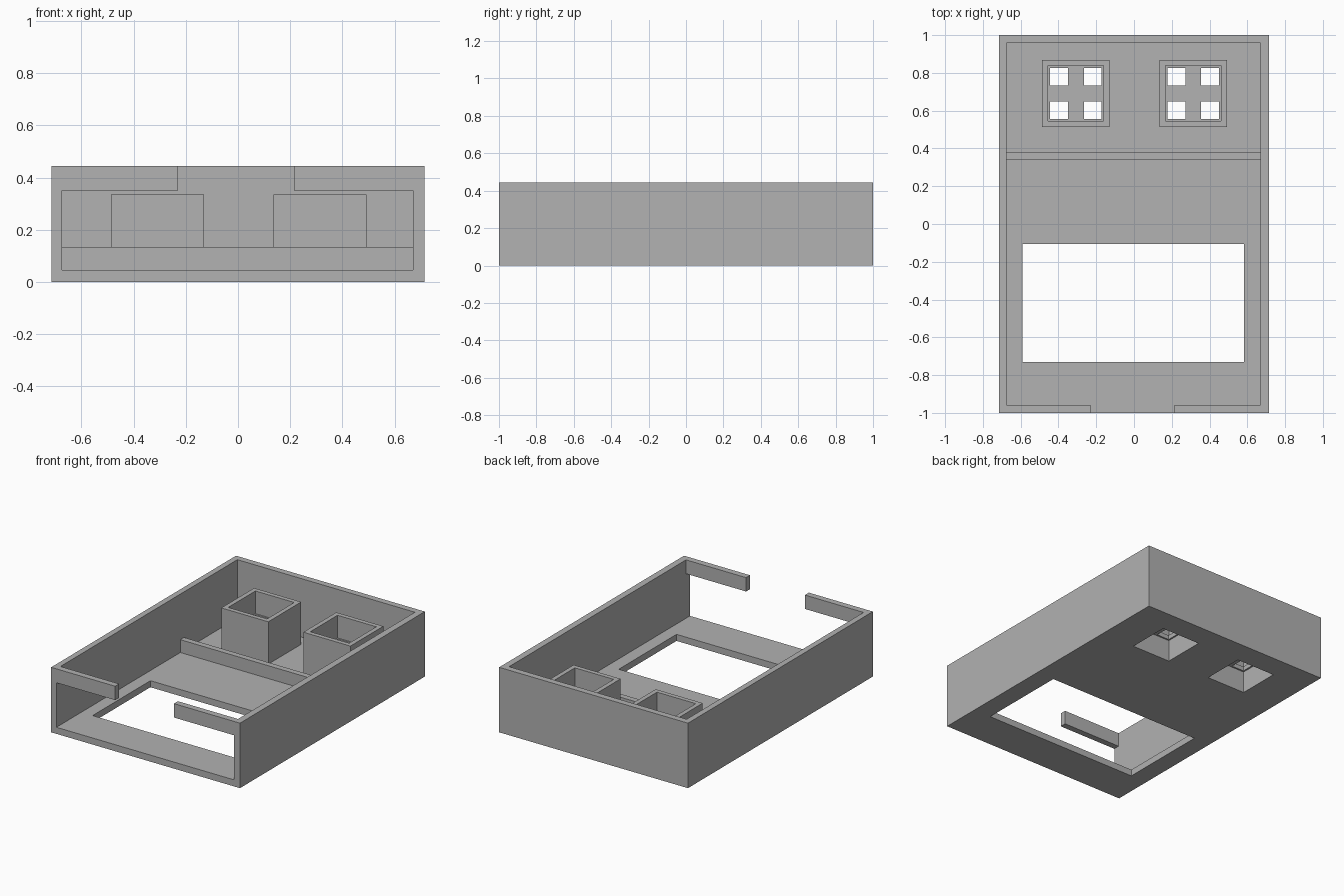
import bpy
import bmesh
from mathutils import Vector

default = bpy.data.objects.get("Cube")
if default:
    bpy.data.objects.remove(default, do_unlink=True)

grey = bpy.data.materials.new("plain_grey")
grey.use_nodes = True
colour = (0.445, 0.445, 0.445, 1)
grey.diffuse_color = colour
grey.node_tree.nodes["Principled BSDF"].inputs["Base Color"].default_value = colour


def box(name, low, high):
    """Axis-aligned block between two corners."""
    low, high = Vector(low), Vector(high)
    bm = bmesh.new()
    bmesh.ops.create_cube(bm, size=1)
    for v in bm.verts:
        v.co = (low + high) / 2 + v.co * (high - low)
    mesh = bpy.data.meshes.new(name)
    bm.to_mesh(mesh)
    bm.free()
    mesh.materials.append(grey)
    obj = bpy.data.objects.new(name, mesh)
    bpy.context.collection.objects.link(obj)
    return obj


def cut(obj, low, high):
    """Subtract a block and bake the result."""
    cutter = box("cutter", low, high)
    cutter.hide_render = True
    mod = obj.modifiers.new("cut", "BOOLEAN")
    mod.operation = "DIFFERENCE"
    mod.solver = "EXACT"
    mod.object = cutter
    graph = bpy.context.evaluated_depsgraph_get()
    baked = bpy.data.meshes.new_from_object(obj.evaluated_get(graph))
    obj.modifiers.clear()
    obj.data = baked
    bpy.data.objects.remove(cutter, do_unlink=True)


HALF_X, HEIGHT, FLOOR = 0.715, 0.445, 0.045
IN_L, IN_R, IN_Y = -0.675, 0.67, 0.957

# Tray: hollow box, open front with two lips, display window in the floor
tray = box("tray", (-HALF_X, -1, 0), (HALF_X, 1, HEIGHT))
cut(tray, (IN_L, -IN_Y, FLOOR), (IN_R, IN_Y, 1))
cut(tray, (IN_L, -1.1, FLOOR), (IN_R, -0.9, 0.35))
cut(tray, (-0.23, -1.1, 0.3), (0.215, -0.9, 1))
cut(tray, (-0.59, -0.73, -1), (0.583, -0.105, 0.2))

# Low rib across the floor
box("floor_rib", (IN_L, 0.34, FLOOR), (IN_R, 0.38, 0.133))

# Square sockets with a four-hole grille partway up
TOWER, CAVITY, HOLE, PITCH = 0.178, 0.147, 0.047, 0.089
GRILLE_LOW, GRILLE_HIGH, MID_Y = 0.15, 0.18, 0.691
for side, cx in (("right", -0.308), ("left", 0.314)):
    low = (cx - CAVITY, MID_Y - CAVITY)
    high = (cx + CAVITY, MID_Y + CAVITY)
    cut(tray, (*low, -1), (*high, 0.2))
    tower = box(side + "_socket", (cx - TOWER, MID_Y - TOWER, FLOOR),
                (cx + TOWER, MID_Y + TOWER, 0.335))
    cut(tower, (*low, -1), (*high, GRILLE_LOW))
    cut(tower, (*low, GRILLE_HIGH), (*high, 1))
    for sx in (-1, 1):
        for sy in (-1, 1):
            hx, hy = cx + sx * PITCH, MID_Y + sy * PITCH
            cut(tower, (hx - HOLE, hy - HOLE, 0), (hx + HOLE, hy + HOLE, 0.3))
